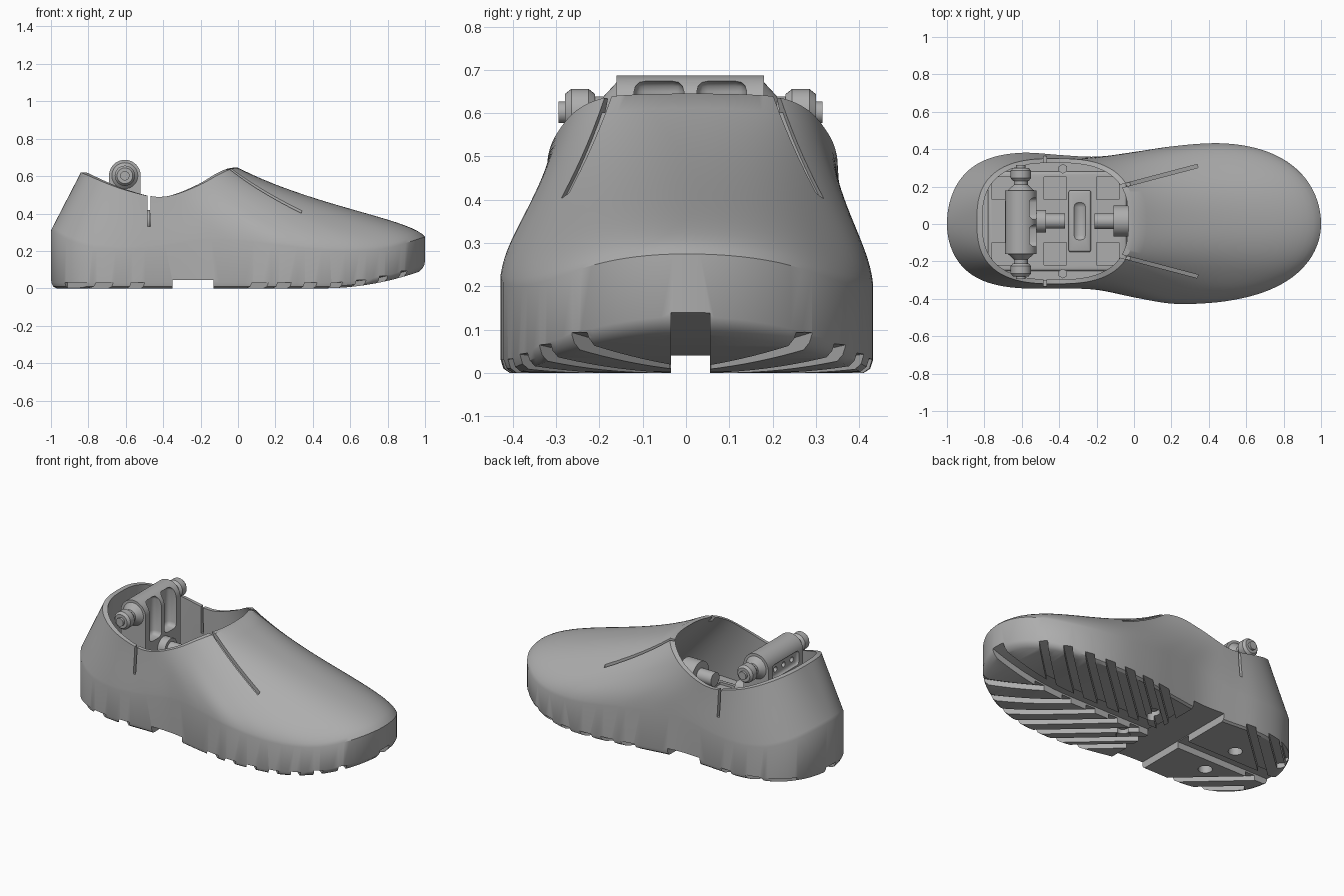
import bpy, bmesh, math
from mathutils import Vector, Matrix
from mathutils.bvhtree import BVHTree

if "Cube" in bpy.data.objects:
    bpy.data.objects.remove(bpy.data.objects["Cube"])

grey = bpy.data.materials.new("plain grey")
grey.use_nodes = True
grey.diffuse_color = (0.42, 0.42, 0.42, 1)
grey.node_tree.nodes["Principled BSDF"].inputs["Base Color"].default_value = (0.42, 0.42, 0.42, 1)
parts = []


# ---- helpers ----
def curve(table):
    """Smooth function through (x, value) points."""
    n = len(table) - 1

    def slope(i):
        a, b = table[max(i - 1, 0)], table[min(i + 1, n)]
        return (b[1] - a[1]) / (b[0] - a[0])

    def f(x):
        x = min(max(x, table[0][0]), table[-1][0])
        i = next((k for k in range(n) if x <= table[k + 1][0]), n - 1)
        (x0, y0), (x1, y1) = table[i], table[i + 1]
        h = x1 - x0
        t = (x - x0) / h
        return (y0 * (1 + 2 * t) * (1 - t) ** 2 + y1 * t * t * (3 - 2 * t)
                + h * slope(i) * t * (1 - t) ** 2 - h * slope(i + 1) * t * t * (1 - t))
    return f


def add_box(bm, lo, hi):
    lo, hi = Vector(lo), Vector(hi)
    m = Matrix.Translation((lo + hi) / 2) @ Matrix.Diagonal((*(hi - lo), 1))
    bmesh.ops.create_cube(bm, size=1, matrix=m)


def add_rod(bm, p, q, r, r2=None, seg=32):
    p, q = Vector(p), Vector(q)
    turn = (q - p).to_track_quat('Z', 'Y').to_matrix().to_4x4()
    bmesh.ops.create_cone(bm, cap_ends=True, segments=seg, radius1=r, radius2=r if r2 is None else r2,
                          depth=(q - p).length, matrix=Matrix.Translation((p + q) / 2) @ turn)


def add_ribbon(bm, pts, half):
    """Straight upright strip; pts hold x, y, low z, high z."""
    d = Vector(pts[-1][:2]) - Vector(pts[0][:2])
    s = Vector((-d.y, d.x)).normalized() * half
    rows = [[bm.verts.new((x + k * s.x, y + k * s.y, z))
             for k, z in ((1, lo), (-1, lo), (-1, hi), (1, hi))] for x, y, lo, hi in pts]
    for a, b in zip(rows, rows[1:]):
        for k in range(4):
            bm.faces.new((a[k], a[k - 1], b[k - 1], b[k]))
    bm.faces.new(rows[0])
    bm.faces.new(rows[-1][::-1])


def make(name, bm, bevel=0, keep=True):
    bmesh.ops.recalc_face_normals(bm, faces=bm.faces)
    me = bpy.data.meshes.new(name)
    bm.to_mesh(me)
    bm.free()
    ob = bpy.data.objects.new(name, me)
    bpy.context.collection.objects.link(ob)
    me.materials.append(grey)
    if keep:
        parts.append(ob)
    if bevel:
        mod = ob.modifiers.new("bevel", 'BEVEL')
        mod.width, mod.segments, mod.limit_method = bevel, 3, 'ANGLE'
        apply(ob, mod)
    return ob


def apply(ob, mod):
    bpy.context.view_layer.objects.active = ob
    bpy.ops.object.modifier_apply(modifier=mod.name)


def cut(ob, bm, bevel=0):
    tool = make("cutter", bm, bevel, keep=False)
    tool.hide_render = True
    mod = ob.modifiers.new("cut", 'BOOLEAN')
    mod.operation, mod.solver, mod.object = 'DIFFERENCE', 'EXACT', tool
    apply(ob, mod)
    bpy.data.objects.remove(tool)


# ---- shoe outline, heights and opening ----
wide_back = curve([(-1, .4), (-.6, .39), (-.4, .37), (-.2, .36), (0, .385), (.2, .415), (.5, .444), (1, .45)])
wide_front = curve([(-1, .36), (-.6, .352), (-.4, .345), (-.2, .352), (0, .392), (.2, .426), (.4, .428),
                    (.6, .42), (1, .4)])
seam = curve([(-1, .31), (-.9, .255), (-.75, .215), (-.5, .213), (-.25, .25), (-.12, .262), (.2, .235),
              (.4, .21), (.6, .2), (.8, .215), (1, .275)])
rim = curve([(-.84, .62), (-.7, .56), (-.6, .525), (-.45, .49), (-.35, .498), (-.2, .555), (-.1, .61),
             (-.04, .637), (0, .645)])


def bottom(x):
    return .1 * (max(x - .45, 0) / .55) ** 2


def half_width(x, side):
    w = wide_back(x) if side > 0 else wide_front(x)
    return w * math.sqrt(max(1 - abs(x) ** (4 if x > 0 else 6), 0))


def power(v):
    return math.copysign(abs(v) ** (2 / 2.7), v) if abs(v) > 1e-9 else 0


N, RISE = 160, 18
mid = Vector((-.42, .015, 0))
columns = []
for i in range(N):
    a = 2 * math.pi * i / N
    c, s = math.cos(a), math.sin(a)
    x = c - .35 * (1 - c * c)
    side = 1 if i <= N / 2 else -1
    y = 0 if i in (0, N // 2) else side * half_width(x, side)
    g = (1 + c) / 2
    g = g * g * (3 - 2 * g)
    p = Vector((x, y, seam(x)))
    q = mid + Vector((.42 * power(c), .335 * power(s), 0))
    q.z = rim(q.x)
    col = [Vector((x * .97, y * .95, bottom(x * .97))), Vector((x * .99, y * .985, bottom(x) + .01)),
           Vector((x, y, bottom(x) + .03))]
    h1, h2 = .33 + g * (.07 - .33), .67 + g * (.6 - .67)
    v1, v2 = .33 + g * (.26 - .33), .67 + g * (.44 - .67)
    for k in range(RISE + 1):
        t = k / RISE
        b1, b2, b3 = 3 * t * (1 - t) ** 2, 3 * t * t * (1 - t), t ** 3
        h, v = b1 * h1 + b2 * h2 + b3, b1 * v1 + b2 * v2 + b3
        col.append(Vector((p.x + (q.x - p.x) * h, p.y + (q.y - p.y) * h, p.z + (q.z - p.z) * v)))
    inner = mid + (q - mid) * .93
    inner.z = q.z
    low = inner.lerp(Vector((x * .9, y * .9, 0)), .5)
    low.z = .2
    columns.append(col + [inner.lerp(low, k / 6) for k in range(7)])

# ---- shoe body: closed shell with a hollow inside ----
bm = bmesh.new()
grid = [[bm.verts.new(v) for v in col] for col in columns]
for i in range(N):
    a, b = grid[i - 1], grid[i]
    for k in range(len(a) - 1):
        bm.faces.new((a[k], b[k], b[k + 1], a[k + 1]))
for k in (0, -1):
    for i in range(N // 2):
        ring = [grid[j % N][k] for j in (i, i + 1, N - i - 1, N - i)]
        bm.faces.new(list(dict.fromkeys(ring)))
bmesh.ops.recalc_face_normals(bm, faces=bm.faces)
tree = BVHTree.FromBMesh(bm)
shoe = make("shoe_body", bm)

# ---- slanted tread grooves ----
bm = bmesh.new()
for side in (1, -1):
    start = .04 if side > 0 else .02
    for xe in (-.88, -.71, -.535, .12, .25, .39, .53, .66, .78, .89):
        ye = half_width(xe, side)
        pts = []
        for k in range(11):
            y = start + (ye + .09 - start) * k / 10
            x = xe + 1.1 * (y - ye)
            if x > -.95:
                pts.append((x, side * y, bottom(x) - .1, bottom(x) + .03))
        add_ribbon(bm, pts, .024)
cut(shoe, bm)

# ---- lengthwise channel ----
bm = bmesh.new()
xs = [-1.1 + 2.2 * k / 44 for k in range(45)]
add_ribbon(bm, [(x, .01, bottom(x) - .1, bottom(x) + .04) for x in xs], .045)
cut(shoe, bm)

# ---- arch recess, screw holes and side slits ----
bm = bmesh.new()
add_box(bm, (-.35, -.6, -.1), (-.13, .6, .045))
screws = [(x, y) for x in (-.62, -.02) for y in (-.12, .14)]
for x, y in screws:
    add_rod(bm, (x, y, -.1), (x, y, .09), .04)
for y in (-.34, .36):
    add_box(bm, (-.483, y - .08, .33), (-.467, y + .08, .6))
cut(shoe, bm)

# ---- long slits over the instep ----
bm = bmesh.new()
for y0, y1 in ((.215, .31), (-.185, -.28)):
    pts = []
    for k in range(13):
        x, y = -.02 + .36 * k / 12, y0 + (y1 - y0) * k / 12
        z = tree.ray_cast(Vector((x, y, 2)), Vector((0, 0, -1)))[0].z
        pts.append((x, y, z - .022, z + .06))
    x, y, lo, hi = pts[0]
    pts.insert(0, (x - .06, y - (y1 - y0) / 6, lo, hi))
    add_ribbon(bm, pts, .009)
cut(shoe, bm)

bm = bmesh.new()
for x, y in screws:
    add_rod(bm, (x, y, .05), (x, y, .1), .028)
make("sole_screws", bm)

# ---- footbed frame inside ----
bm = bmesh.new()
add_box(bm, (-.78, -.25, .19), (-.04, .28, .22))
bed = make("footbed_plate", bm, .012)
bm = bmesh.new()
for x in (-.76, -.48, -.2):
    for y in (-.22, .13):
        add_box(bm, (x, y, .205), (x + .12, y + .12, .3))
cut(bed, bm)
bm = bmesh.new()
add_box(bm, (-.35, -.15, .2), (-.23, .18, .25))
centre = make("footbed_centre", bm, .012)
bm = bmesh.new()
add_box(bm, (-.325, -.09, .235), (-.255, .12, .3))
cut(centre, bm, .03)
bm = bmesh.new()
for y in (-.265, .295):
    add_rod(bm, (-.38, y, .19), (-.38, y, .25), .026, seg=6)
make("footbed_bolts", bm)

# ---- ankle bracket ----
bm = bmesh.new()
prof = [(-.69, .2), (-.52, .2)]
prof += [(-.605 + .085 * math.cos(math.pi * k / 24), .602 + .085 * math.sin(math.pi * k / 24)) for k in range(25)]
face = bm.faces.new([bm.verts.new((x, -.16, z)) for x, z in prof])
new = bmesh.ops.extrude_face_region(bm, geom=[face])["geom"]
bmesh.ops.translate(bm, vec=(0, .34, 0), verts=[v for v in new if isinstance(v, bmesh.types.BMVert)])
bracket = make("ankle_bracket", bm)
bm = bmesh.new()
for y in (-.12, .025):
    add_box(bm, (-.58, y, .43), (-.4, y + .115, .675))
cut(bracket, bm, .025)
bm = bmesh.new()
add_box(bm, (-.8, -.12, .53), (-.675, .14, .62))
cut(bracket, bm, .02)
bm = bmesh.new()
for y in (-.07, .01, .09):
    add_rod(bm, (-.8, y, .575), (-.65, y, .575), .016, seg=16)
cut(bracket, bm)

# ---- pivot pins on both ends of the bracket ----
for name, s in (("pivot_pin_back", 1), ("pivot_pin_front", -1)):
    bm = bmesh.new()
    for a, b, r, r2 in ((.165, .2, .075, .037), (.2, .23, .037, .037), (.22, .235, .042, .054),
                        (.235, .275, .054, .054), (.275, .29, .054, .042), (.285, .305, .025, .025)):
        add_rod(bm, (-.605, .01 + s * a, .602), (-.605, .01 + s * b, .602), r, r2)
    make(name, bm)

# ---- facing coupling tubes ----
bm = bmesh.new()
add_rod(bm, (-.53, .015, .36), (-.47, .015, .36), .06)
add_rod(bm, (-.48, .015, .36), (-.37, .015, .36), .04)
make("rear_coupling", bm)
bm = bmesh.new()
add_rod(bm, (-.11, .015, .36), (-.01, .015, .36), .083)
add_rod(bm, (-.21, .015, .36), (-.1, .015, .36), .042)
add_box(bm, (-.1, -.06, .2), (-.02, .09, .34))
make("front_coupling", bm)

# ---- smooth shading with sharp edges kept ----
bpy.ops.object.select_all(action='DESELECT')
for ob in parts:
    ob.select_set(True)
bpy.context.view_layer.objects.active = shoe
bpy.ops.object.shade_smooth_by_angle(angle=math.radians(32))
